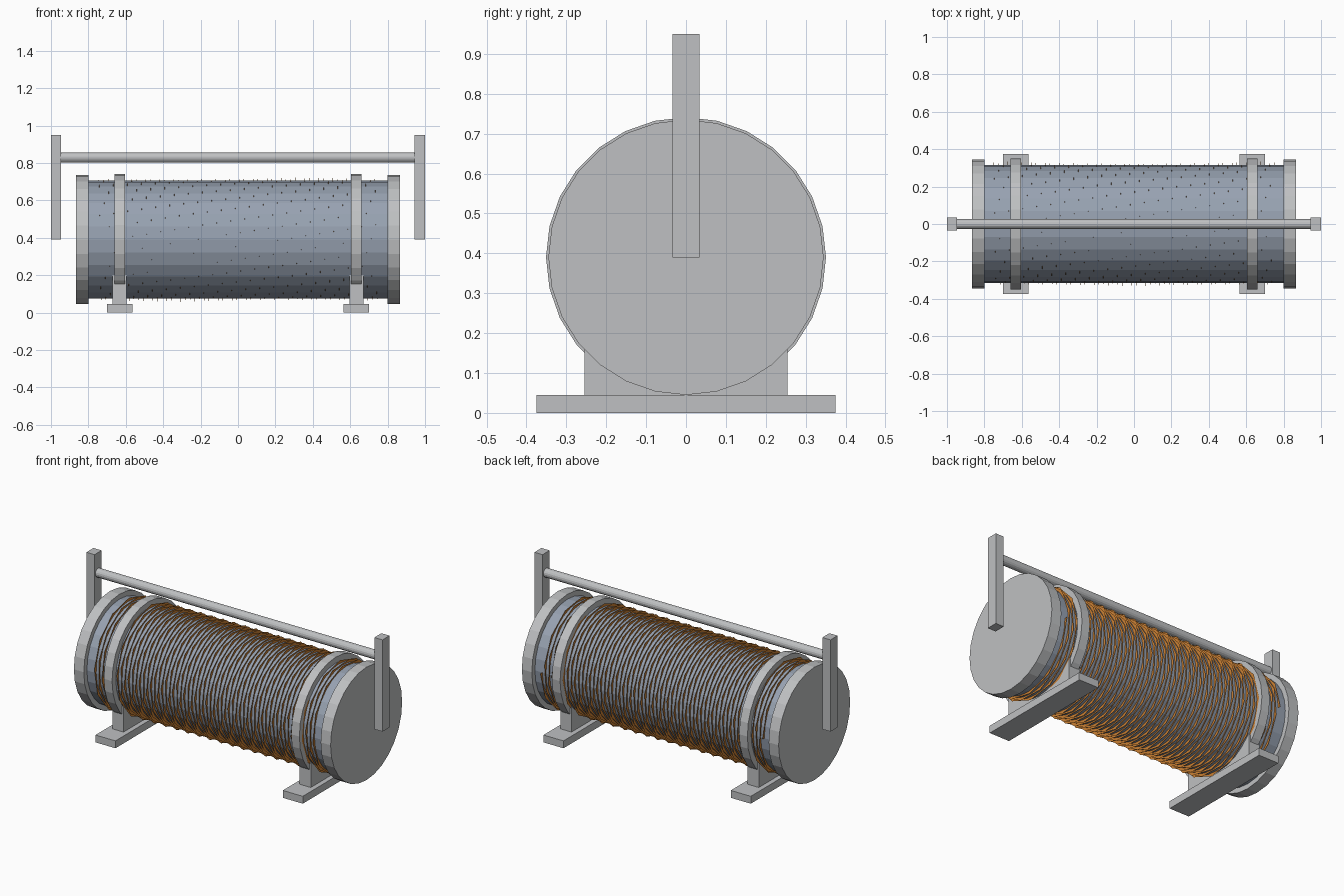
import bpy, bmesh, math
from mathutils import Matrix, Vector

if "Cube" in bpy.data.objects:
    bpy.data.objects.remove(bpy.data.objects["Cube"])

AXIS_Z = 0.39   # height of the coil axis
SIDES = 28


def material(name, rgb):
    m = bpy.data.materials.new(name)
    m.diffuse_color = (*rgb, 1)
    m.use_nodes = True
    m.node_tree.nodes["Principled BSDF"].inputs["Base Color"].default_value = m.diffuse_color
    return m


METAL = material("light_grey_metal", (0.52, 0.53, 0.54))
CORE = material("blue_grey_ceramic", (0.31, 0.36, 0.44))
COPPER = material("copper_orange", (0.60, 0.22, 0.035))


def finish(bm, name, mat):
    me = bpy.data.meshes.new(name)
    bm.to_mesh(me)
    bm.free()
    me.materials.append(mat)
    ob = bpy.data.objects.new(name, me)
    bpy.context.collection.objects.link(ob)
    return ob


def box(name, x0, x1, y0, y1, z0, z1, mat):
    bm = bmesh.new()
    mid = Vector(((x0 + x1) / 2, (y0 + y1) / 2, (z0 + z1) / 2))
    bmesh.ops.create_cube(bm, size=1, matrix=Matrix.Translation(mid)
                          @ Matrix.Diagonal((x1 - x0, y1 - y0, z1 - z0, 1)))
    return finish(bm, name, mat)


def cyl_x(name, x0, x1, r, z, sides, mat):
    """Cylinder lying along x."""
    bm = bmesh.new()
    bmesh.ops.create_cone(bm, cap_ends=True, segments=sides, radius1=r, radius2=r,
                          depth=x1 - x0, matrix=Matrix.Translation(((x0 + x1) / 2, 0, z))
                          @ Matrix.Rotation(math.pi / 2, 4, 'Y'))
    return finish(bm, name, mat)


# Ceramic tube
cyl_x("core_tube", -0.81, 0.81, 0.315, AXIS_Z, SIDES, CORE)

# Winding: a thin radial ribbon running round the tube as a helix
bm = bmesh.new()
turns, steps, half = 60, 740, 0.75
prev = None
for i in range(steps + 1):
    t = i / steps
    a = 2 * math.pi * turns * t
    x = -half + 2 * half * t
    pair = [bm.verts.new((x, r * math.cos(a), AXIS_Z + r * math.sin(a)))
            for r in (0.310, 0.333)]
    if prev:
        bm.faces.new((prev[0], prev[1], pair[1], pair[0]))
    prev = pair
finish(bm, "wire_winding", COPPER)

# Slider rod
cyl_x("slider_rod", -0.95, 0.95, 0.027, 0.828, 16, METAL)

# Mirrored pairs: end caps, clamp bands, stands and rod posts
for side, s in (("left", -1), ("right", 1)):
    def span(a, b):
        return sorted((s * a, s * b))
    cyl_x(side + "_end_cap", *span(0.80, 0.867), 0.345, AXIS_Z, SIDES, METAL)
    cyl_x(side + "_clamp_band", *span(0.605, 0.66), 0.351, AXIS_Z, SIDES, METAL)
    box(side + "_stand", *span(0.595, 0.67), -0.255, 0.255, 0.04, 0.20, METAL)
    box(side + "_foot", *span(0.565, 0.70), -0.375, 0.375, 0, 0.045, METAL)
    box(side + "_rod_post", *span(0.945, 1.0), -0.034, 0.034, 0.39, 0.95, METAL)
